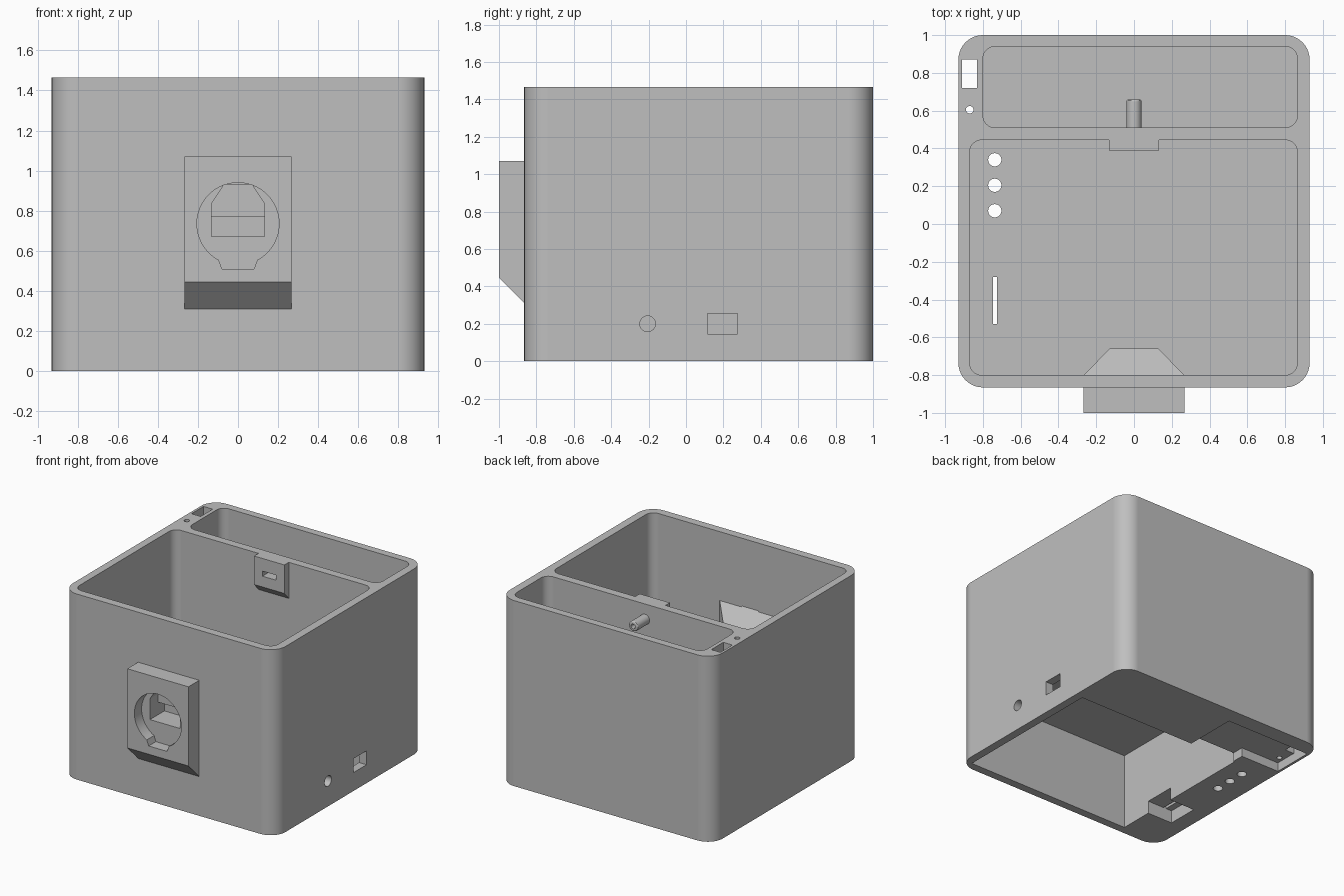
import bpy
import bmesh
from math import cos, sin, pi, radians
from mathutils import Vector

default = bpy.data.objects.get("Cube")
if default:
    bpy.data.objects.remove(default, do_unlink=True)

grey = bpy.data.materials.new("plain_grey")
grey.use_nodes = True
COLOR = (0.52, 0.52, 0.52, 1)
grey.diffuse_color = COLOR
grey.node_tree.nodes["Principled BSDF"].inputs["Base Color"].default_value = COLOR

TO_3D = {
    "x": lambda u, v, w: Vector((w, u, v)),
    "y": lambda u, v, w: Vector((u, w, v)),
    "z": lambda u, v, w: Vector((u, v, w)),
}


def make_object(name, bm):
    bmesh.ops.recalc_face_normals(bm, faces=bm.faces)
    mesh = bpy.data.meshes.new(name)
    bm.to_mesh(mesh)
    bm.free()
    mesh.materials.append(grey)
    obj = bpy.data.objects.new(name, mesh)
    bpy.context.collection.objects.link(obj)
    return obj


def prism(name, outline, axis, lo, hi):
    """Extrude a flat outline along an axis."""
    bm = bmesh.new()
    face = bm.faces.new([bm.verts.new(TO_3D[axis](u, v, lo)) for u, v in outline])
    grown = bmesh.ops.extrude_face_region(bm, geom=[face])["geom"]
    shift = TO_3D[axis](0, 0, hi - lo)
    bmesh.ops.translate(bm, vec=shift, verts=[g for g in grown if isinstance(g, bmesh.types.BMVert)])
    return make_object(name, bm)


def arc(u, v, r, start, end, steps):
    angles = [radians(start + (end - start) * i / steps) for i in range(steps + 1)]
    return [(u + r * cos(a), v + r * sin(a)) for a in angles]


def circle(u, v, r, steps=32):
    return arc(u, v, r, 0, 360, steps)[:-1]


def rect(u0, u1, v0, v1, r=0, steps=10):
    if not r:
        return [(u0, v0), (u1, v0), (u1, v1), (u0, v1)]
    corners = [(u1 - r, v1 - r), (u0 + r, v1 - r), (u0 + r, v0 + r), (u1 - r, v0 + r)]
    outline = []
    for i, (u, v) in enumerate(corners):
        outline += arc(u, v, r, 90 * i, 90 * i + 90, steps)
    return outline


def cut(targets, outline, axis, lo, hi):
    """Cut a prism out of every target, then drop the cutter."""
    cutter = prism("cutter", outline, axis, lo, hi)
    cutter.hide_render = True
    for obj in targets:
        mod = obj.modifiers.new("cut", "BOOLEAN")
        mod.operation = "DIFFERENCE"
        mod.solver = "EXACT"
        mod.object = cutter
        bpy.context.view_layer.objects.active = obj
        bpy.ops.object.modifier_apply(modifier=mod.name)
    bpy.data.objects.remove(cutter, do_unlink=True)


HEIGHT = 1.465
ABOVE = 1.6
BELOW = -0.1

# Main case with two open compartments
body = prism("case_body", rect(-0.93, 0.93, -0.865, 1.0, 0.13), "z", 0, HEIGHT)
cut([body], rect(-0.87, 0.865, -0.8, 0.445, 0.065), "z", 0.665, ABOVE)
cut([body], rect(-0.8, 0.865, 0.51, 0.94, 0.065), "z", 0.13, ABOVE)

# Underside electronics bay, its shallow cable channel and the side notch
cut([body], rect(-0.58, 0.865, -0.8, 0.445), "z", BELOW, 0.6)
cut([body], [(-0.17, 0.4), (-0.17, 0.87), (-0.91, 0.87), (-0.91, 0.54), (-0.57, 0.54), (-0.57, 0.4)],
    "z", BELOW, 0.07)
cut([body], rect(-0.8, -0.5, -0.53, -0.28), "z", BELOW, 0.1)

# Vertical through holes: cable duct, small hole, indicator holes, sensor slot
cut([body], rect(-0.91, -0.83, 0.72, 0.87), "z", BELOW, ABOVE)
cut([body], circle(-0.87, 0.605, 0.02, 20), "z", BELOW, ABOVE)
for y in (0.07, 0.205, 0.34):
    cut([body], circle(-0.737, y, 0.035), "z", BELOW, 0.8)
cut([body], rect(-0.747, -0.725, -0.53, -0.28), "z", BELOW, 0.8)

# Side sockets
cut([body], circle(-0.205, 0.2, 0.042), "x", 0.8, 1.0)
cut([body], rect(0.115, 0.275, 0.145, 0.255), "x", 0.8, 1.0)

# Front housing with a slanted underside
housing = prism("front_housing", [(-0.865, 0.31), (-1.0, 0.445), (-1.0, 1.07), (-0.865, 1.07)],
                "x", -0.267, 0.267)

# Tapered hood inside the front compartment
bm = bmesh.new()
for y, half, top in ((-0.82, 0.285, 0.94), (-0.66, 0.13, 0.79)):
    for x in (-half, half):
        for z in (0.65, top):
            bm.verts.new((x, y, z))
bmesh.ops.convex_hull(bm, input=bm.verts)
bmesh.ops.dissolve_limit(bm, angle_limit=radians(1), verts=bm.verts, edges=bm.edges)
hood = make_object("inner_hood", bm)

# Round front recess with a keyed tab, and the deeper opening behind it
recess = arc(0, 0.735, 0.205, -62, 242, 44) + [(-0.08, 0.51), (0.08, 0.51)]
cut([housing], recess, "y", -1.1, -0.91)
opening = [(-0.132, 0.67), (0.132, 0.67), (0.132, 0.835), (0.07, 0.93), (-0.07, 0.93), (-0.132, 0.835)]
cut([housing, body], opening, "y", -0.95, -0.79)
cut([hood], [(-0.132, 0.67), (0.132, 0.67), (0.132, 0.77), (-0.132, 0.77)], "y", -0.9, -0.73)
cut([hood], opening, "y", -0.9, -0.81)

# Latch block on the divider and the outlet pin behind it
latch = prism("latch_block", [(0.445, 1.18), (0.39, 1.24), (0.39, HEIGHT), (0.445, HEIGHT)],
              "x", -0.132, 0.132)
pin = prism("outlet_pin", circle(0, 1.345, 0.04), "y", 0.5, 0.66)
bevel = pin.modifiers.new("rounded_tip", "BEVEL")
bevel.width = 0.012
bevel.segments = 3
bevel.limit_method = "ANGLE"
bpy.context.view_layer.objects.active = pin
bpy.ops.object.modifier_apply(modifier=bevel.name)
cut([latch, body], rect(-0.06, 0.06, 1.325, 1.365), "y", 0.3, 0.48)
cut([body, pin], circle(0, 1.345, 0.018, 20), "y", 0.47, 0.7)

# Smooth curved walls, crisp edges, flat large faces
for obj in (body, housing, hood, latch, pin):
    bpy.ops.object.select_all(action="DESELECT")
    obj.select_set(True)
    bpy.context.view_layer.objects.active = obj
    bpy.ops.object.shade_smooth_by_angle(angle=radians(30))
    normals = obj.modifiers.new("flat_faces", "WEIGHTED_NORMAL")
    normals.keep_sharp = True
